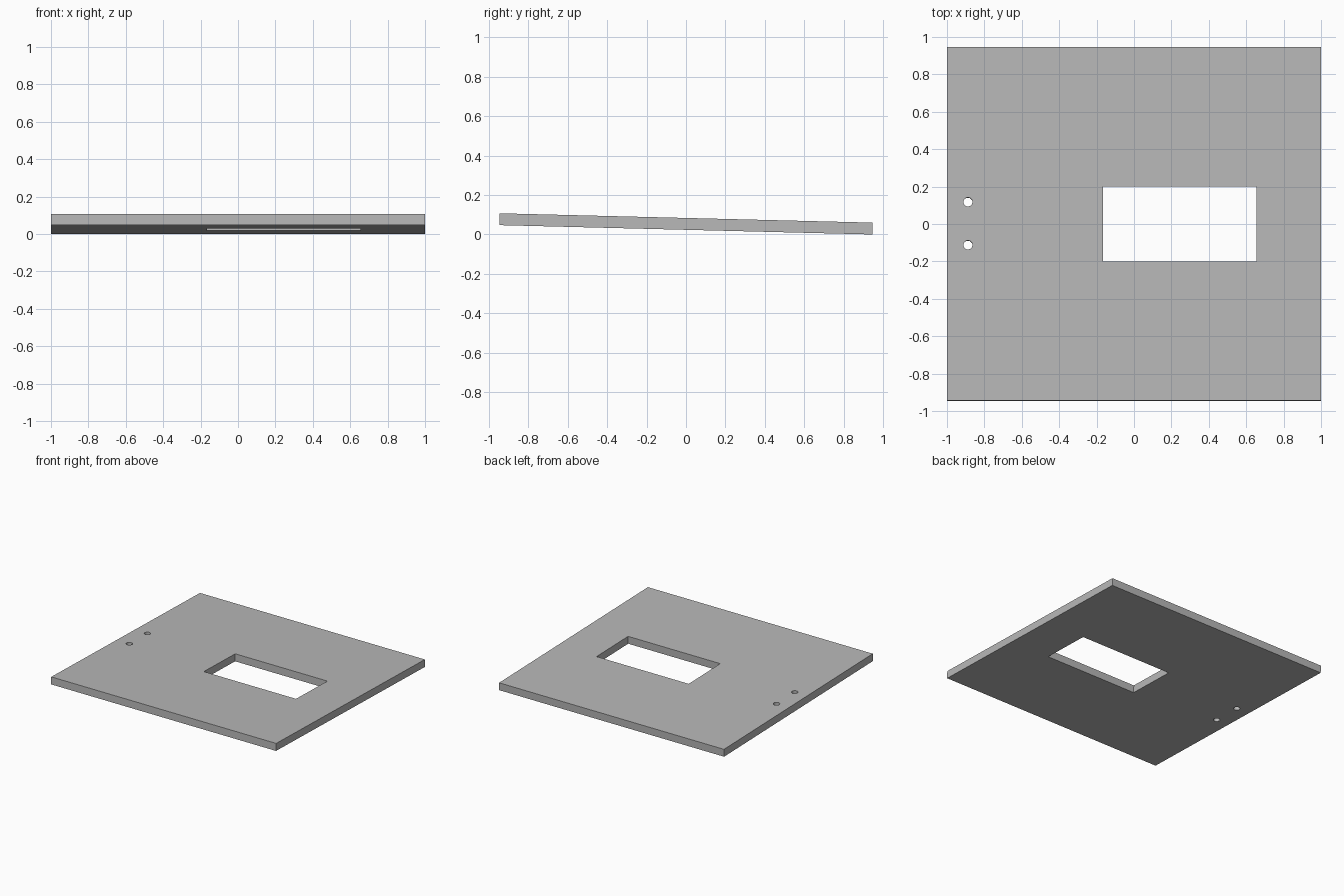
import bpy
import math

cube = bpy.data.objects.get("Cube")
if cube:
    bpy.data.objects.remove(cube, do_unlink=True)

LENGTH, WIDTH, THICK = 2.0, 1.89, 0.06
TILT = math.radians(-1.43)

# Material
grey = bpy.data.materials.new("plain grey")
grey.use_nodes = True
colour = (0.48, 0.48, 0.48, 1)
grey.diffuse_color = colour
grey.node_tree.nodes["Principled BSDF"].inputs["Base Color"].default_value = colour


def box(name, size, location=(0, 0, 0)):
    bpy.ops.mesh.primitive_cube_add(size=1, location=location)
    obj = bpy.context.object
    obj.name = name
    obj.scale = size
    bpy.ops.object.transform_apply(location=False, rotation=False, scale=True)
    obj.data.materials.append(grey)
    return obj


def cut(target, cutter):
    """Cut a through opening and discard the cutter."""
    cutter.hide_render = True
    mod = target.modifiers.new("opening", 'BOOLEAN')
    mod.operation = 'DIFFERENCE'
    mod.solver = 'EXACT'
    mod.object = cutter
    bpy.context.view_layer.objects.active = target
    bpy.ops.object.modifier_apply(modifier=mod.name)
    bpy.data.objects.remove(cutter, do_unlink=True)


# Flat panel
panel = box("panel", (LENGTH, WIDTH, THICK))

# Rectangular window opening
cut(panel, box("window_cutter", (0.82, 0.4, 0.3), (0.245, 0, 0)))

# Pair of small round holes near the right edge
for y in (-0.113, 0.117):
    bpy.ops.mesh.primitive_cylinder_add(vertices=32, radius=0.024, depth=0.3,
                                        location=(-0.888, y, 0))
    hole = bpy.context.object
    hole.name = "hole_cutter"
    hole.data.materials.append(grey)
    cut(panel, hole)

# Slight tilt, front edge raised, resting on the ground along the back edge
panel.rotation_euler.x = TILT
panel.location.z = (THICK * math.cos(TILT) + WIDTH * abs(math.sin(TILT))) / 2
bpy.ops.object.select_all(action='DESELECT')
panel.select_set(True)
bpy.context.view_layer.objects.active = panel
bpy.ops.object.shade_smooth_by_angle(angle=math.radians(30))
